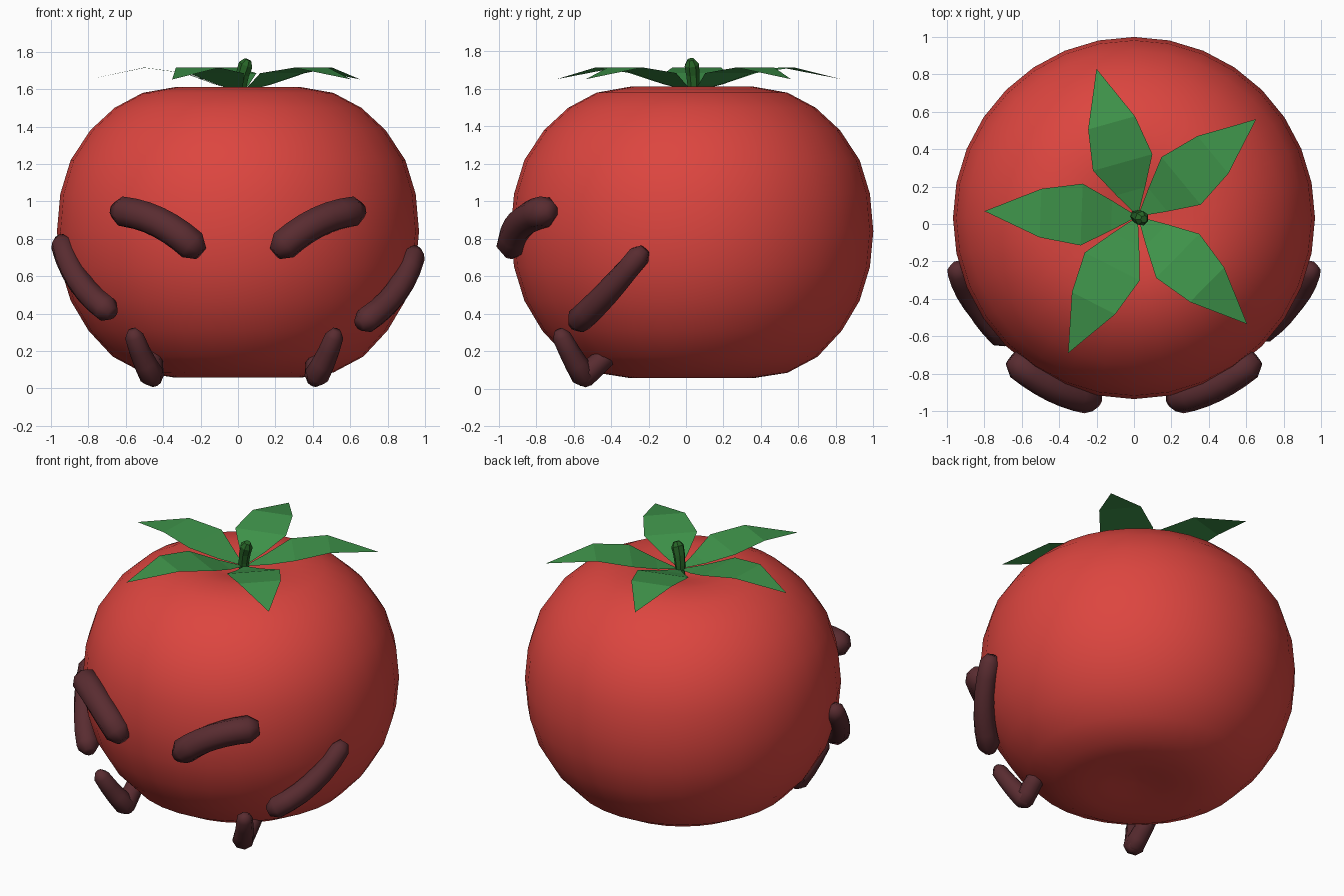
import bpy, bmesh, math
from mathutils import Vector

if "Cube" in bpy.data.objects:
    bpy.data.objects.remove(bpy.data.objects["Cube"])


def material(name, rgb):
    m = bpy.data.materials.new(name)
    m.diffuse_color = (*rgb, 1)
    m.use_nodes = True
    m.node_tree.nodes["Principled BSDF"].inputs["Base Color"].default_value = m.diffuse_color
    return m


RED = material("red", (0.72, 0.06, 0.05))
GREEN = material("leaf_green", (0.05, 0.30, 0.07))
STEM = material("stem_green", (0.02, 0.13, 0.02))
BROWN = material("brown", (0.10, 0.025, 0.03))


def finish(bm, name, mat, smooth=True):
    bmesh.ops.recalc_face_normals(bm, faces=bm.faces)
    me = bpy.data.meshes.new(name)
    bm.to_mesh(me)
    bm.free()
    me.materials.append(mat)
    for p in me.polygons:
        p.use_smooth = smooth
    ob = bpy.data.objects.new(name, me)
    bpy.context.collection.objects.link(ob)
    return ob


def skin(bm, rings):
    """Bridge vertex rings and cap both ends."""
    rings = [[bm.verts.new(p) for p in r] for r in rings]
    n = len(rings[0])
    for a, b in zip(rings, rings[1:]):
        for i in range(n):
            bm.faces.new((a[i], a[(i + 1) % n], b[(i + 1) % n], b[i]))
    bm.faces.new(rings[0])
    bm.faces.new(rings[-1])


def sausage(bm, a, ctrl, b, ra, rb, sides=8, steps=6):
    """Rounded tube along a quadratic curve from a to b."""
    a, c, b = Vector(a), Vector(ctrl), Vector(b)
    stations = [(a + (a - c).normalized() * ra * 0.75, ra * 0.5, c - a)]
    for i in range(steps + 1):
        t = i / steps
        p = a * (1 - t) ** 2 + c * 2 * t * (1 - t) + b * t * t
        d = (c - a) * (1 - t) + (b - c) * t
        stations.append((p, ra + (rb - ra) * t, d))
    stations.append((b + (b - c).normalized() * rb * 0.75, rb * 0.5, b - c))
    rings = []
    for p, r, d in stations:
        d = d.normalized()
        u = d.cross(Vector((0, 1, 0.3))).normalized()
        v = d.cross(u)
        rings.append([p + r * (u * math.cos(k) + v * math.sin(k))
                      for k in (2 * math.pi * j / sides for j in range(sides))])
    skin(bm, rings)


# Round body with shallow dimples at the top and bottom
profile = [(0.03, 0.09), (0.17, 0.075), (0.34, 0.058), (0.51, 0.085), (0.67, 0.17),
           (0.80, 0.31), (0.895, 0.47), (0.95, 0.65), (0.968, 0.84), (0.95, 1.04),
           (0.895, 1.22), (0.79, 1.38), (0.66, 1.50), (0.51, 1.58), (0.33, 1.612),
           (0.17, 1.585), (0.03, 1.55)]
bm = bmesh.new()
skin(bm, [[(r * math.sin(2 * math.pi * i / 32), 0.032 + r * math.cos(2 * math.pi * i / 32), z)
           for i in range(32)] for r, z in profile])
finish(bm, "body", RED)

# Five thin leaves arching out of the top dimple: (along, half width, height)
leaf = [(0.14, 0.08, 1.625), (0.30, 0.165, 1.685), (0.52, 0.13, 1.715), (0.82, 0, 1.652)]
bm = bmesh.new()
for deg in (105.6, 39.4, -44.5, -117, 178):
    k = math.radians(deg)

    def at(s, w, z):
        return bm.verts.new((0.02 + s * math.cos(k) - w * math.sin(k),
                             0.04 + s * math.sin(k) + w * math.cos(k), z))
    base = at(0, 0, 1.585)
    pairs = [(at(s, -w, z), at(s, w, z)) for s, w, z in leaf[:-1]]
    tip = at(*leaf[-1])
    bm.faces.new((base, *pairs[0]))
    for (a, b), (c, d) in zip(pairs, pairs[1:]):
        bm.faces.new((a, c, d, b))
    bm.faces.new((pairs[-1][0], tip, pairs[-1][1]))
bmesh.ops.remove_doubles(bm, verts=bm.verts, dist=0.0005)
finish(bm, "leaves", GREEN, smooth=False)

# Short bent stem
bm = bmesh.new()
sausage(bm, (0.01, 0.045, 1.54), (0.012, 0.04, 1.66), (0.042, 0.03, 1.73), 0.03, 0.04, sides=7, steps=3)
finish(bm, "stem", STEM, smooth=False)

# Brows, arms and feet; the left side sits slightly differently from the right
for side, s, dz, dx in (("right", 1, 0, 0), ("left", -1, 0.06, 0.04)):
    bm = bmesh.new()
    sausage(bm, (s * 0.245, -0.93, 0.765), (s * 0.42, -0.90, 0.92), (s * 0.61, -0.755, 0.945), 0.085, 0.085)
    finish(bm, side + "_brow", BROWN)

    bm = bmesh.new()
    sausage(bm, (s * 0.94, -0.25, 0.71 + dz), (s * 0.88, -0.43, 0.49 + dz),
            (s * (0.685 + dx * 0.5), -0.57 - dx * 0.6, 0.365 + dz), 0.062, 0.072)
    finish(bm, side + "_arm", BROWN)

    bm = bmesh.new()
    heel = (s * (0.42 + dx), -0.545, 0.068)
    sausage(bm, (s * (0.515 + dx), -0.665, 0.28), (s * (0.475 + dx), -0.605, 0.16), heel, 0.05, 0.068, steps=3)
    sausage(bm, heel, (s * (0.42 + dx), -0.49, 0.11), (s * (0.42 + dx), -0.41, 0.19), 0.064, 0.055, steps=3)
    finish(bm, side + "_foot", BROWN)
